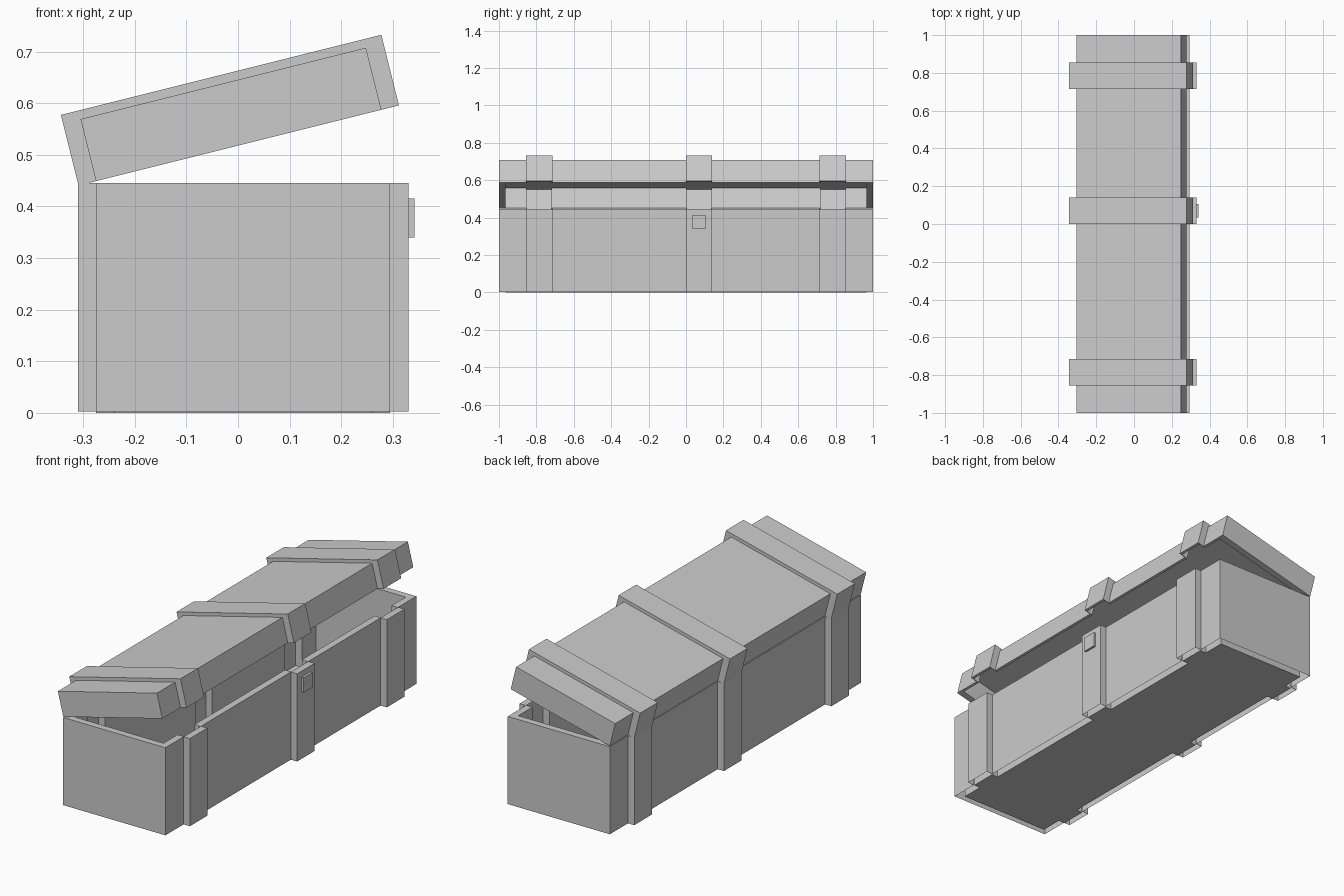
import bpy, bmesh, math
from mathutils import Matrix

cube = bpy.data.objects.get("Cube")
if cube:
    bpy.data.objects.remove(cube)

GREY = (0.6, 0.6, 0.6, 1.0)
mat = bpy.data.materials.new("plain_grey")
mat.use_nodes = True
mat.diffuse_color = GREY
mat.node_tree.nodes["Principled BSDF"].inputs["Base Color"].default_value = GREY

WIDTH, STEP, END_WALL = 0.57, 0.035, 0.035
BANDS = [(-0.855, -0.715), (0.0, 0.14), (0.715, 0.855)]
HEIGHT, LID_HEIGHT, BAND_TOP = 0.445, 0.124, 0.141


def make_object(name, bm):
    bmesh.ops.recalc_face_normals(bm, faces=bm.faces)
    mesh = bpy.data.meshes.new(name)
    bm.to_mesh(mesh)
    bm.free()
    mesh.materials.append(mat)
    obj = bpy.data.objects.new(name, mesh)
    bpy.context.collection.objects.link(obj)
    return obj


def box(name, x, y, z):
    bm = bmesh.new()
    bmesh.ops.create_cube(bm, size=1)
    for v in bm.verts:
        for i, (low, high) in enumerate((x, y, z)):
            v.co[i] = low if v.co[i] < 0 else high
    return make_object(name, bm)


def outline(side_inset, end_inset, shrink):
    """Footprint with a step outward at each band, x from 0 to WIDTH."""
    side = [(side_inset, -1 + end_inset)]
    for a, b in BANDS:
        a, b = a + shrink, b - shrink
        side += [(side_inset, a), (side_inset - STEP, a),
                 (side_inset - STEP, b), (side_inset, b)]
    side.append((side_inset, 1 - end_inset))
    return side + [(WIDTH - x, y) for x, y in reversed(side)]


def shell(name, side_wall, base, rim, inner, cap=None):
    """Hollow stepped box: outer wall, rim, inner wall, inner panel, optional outer cap."""
    bm = bmesh.new()
    outer, inside = outline(0, 0, 0), outline(side_wall, END_WALL, 0.003)
    rings = [[bm.verts.new((x, y, z)) for x, y in points]
             for points, z in ((outer, base), (outer, rim), (inside, rim), (inside, inner))]
    count = len(outer)
    for low, high in zip(rings, rings[1:]):
        for i in range(count):
            j = (i + 1) % count
            bm.faces.new((low[i], low[j], high[j], high[i]))
    bm.faces.new(rings[-1])
    if cap is not None:
        bm.faces.new([bm.verts.new((x, y, cap)) for x, y in outer])
    return make_object(name, bm)


# Open box: outer walls folded over the rim to an inner tray that carries the floor
body = shell("chest_body", 0.035, 0.003, HEIGHT, 0)
body.location.x = -0.275

# Lid tilted open on the back edge, with raised straps over its bands
lid_pose = Matrix.Translation((-0.275, 0, 0.449)) @ Matrix.Rotation(math.radians(-14.04), 4, 'Y')
lid = shell("chest_lid", 0.012, LID_HEIGHT, 0, 0.111, LID_HEIGHT)
lid.matrix_world = lid_pose
for name, band in zip(("front", "middle", "back"), BANDS):
    strap = box(name + "_lid_strap", (-STEP, WIDTH + STEP), band, (LID_HEIGHT, BAND_TOP))
    strap.matrix_world = lid_pose

# Latch plate on the middle band
box("latch", (0.325, 0.342), (0.035, 0.105), (0.34, 0.415))
